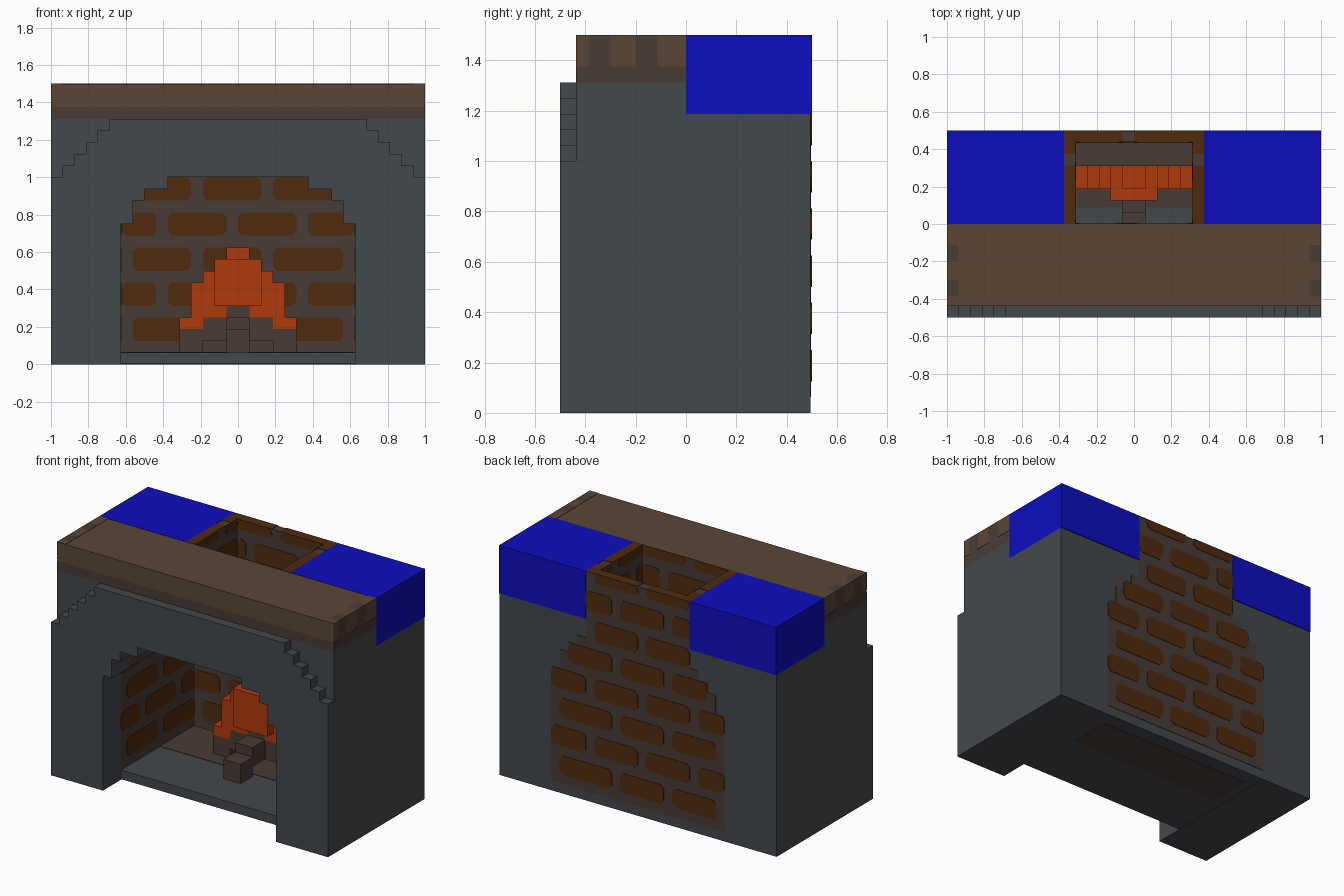
import bpy, bmesh
from mathutils import Vector

if "Cube" in bpy.data.objects:
    bpy.data.objects.remove(bpy.data.objects["Cube"])

U = 1 / 16  # one block


def material(name, rgb):
    lin = [((c / 255 + 0.055) / 1.055) ** 2.4 if c > 10 else c / 255 / 12.92 for c in rgb]
    m = bpy.data.materials.new(name)
    m.use_nodes = True
    m.diffuse_color = (*lin, 1)
    bsdf = m.node_tree.nodes["Principled BSDF"]
    bsdf.inputs["Base Color"].default_value = (*lin, 1)
    bsdf.inputs["Roughness"].default_value = 0.9
    return m


STONE = material("grey_stone", (66, 72, 75))
WOOD = material("mantel_wood", (91, 70, 53))
DARK = material("dark_brown", (72, 60, 54))
BRICK = material("brick_brown", (80, 43, 13))
FLAME = material("flame_orange", (176, 58, 12))
BLUE = material("bright_blue", (13, 13, 191))


def prism(bm, pts, axis, d0, d1):
    """Extrude a 2D outline along an axis: x uses (y,z), y uses (x,z), z uses (x,y)."""
    def place(a, b, d):
        return Vector({"x": (d, a, b), "y": (a, d, b), "z": (a, b, d)}[axis]) * U
    lo = [bm.verts.new(place(a, b, d0)) for a, b in pts]
    hi = [bm.verts.new(place(a, b, d1)) for a, b in pts]
    bm.faces.new(lo)
    bm.faces.new(hi[::-1])
    n = len(pts)
    for i in range(n):
        j = (i + 1) % n
        bm.faces.new((lo[i], hi[i], hi[j], lo[j]))


def finish(name, bm, mats, rule=None):
    bmesh.ops.recalc_face_normals(bm, faces=bm.faces[:])
    if rule:
        for f in bm.faces:
            f.material_index = rule(f.calc_center_median() / U, f.normal)
    me = bpy.data.meshes.new(name)
    bm.to_mesh(me)
    bm.free()
    for m in mats:
        me.materials.append(m)
    ob = bpy.data.objects.new(name, me)
    bpy.context.scene.collection.objects.link(ob)
    return ob


def part(name, mats, shapes, rule=None):
    bm = bmesh.new()
    for s in shapes:
        prism(bm, *s)
    return finish(name, bm, mats, rule)


def box(x0, x1, y0, y1, z0, z1):
    return ([(x0, y0), (x1, y0), (x1, y1), (x0, y1)], "z", z0, z1)


def stairs(steps, z0=0):
    """Symmetric stepped outline from (half width, top) pairs, widest first."""
    half, z = [], z0
    for w, top in steps:
        half += [(w, z), (w, top)]
        z = top
    return half + [(-x, z) for x, z in reversed(half)]


def ring(outer, inner, z0=0):
    return stairs(outer, z0) + stairs(inner, z0)[::-1]


ARCH = [(10, 12), (9, 14), (8, 15), (6, 16)]


def lining(c, n):
    return int(abs(c.x) < 10.1 and 0.5 < c.z < 18.9 and abs(n.y) < 0.5)


# Stone surround
part("front_arch", [STONE],
     [(ring([(16 - i, 16 + i) for i in range(6)], ARCH), "y", -8, -7)])
part("front_surround", [STONE], [(ring([(16, 21)], ARCH), "y", -7, -5)])
part("hearth_vault", [STONE, DARK], [(ring([(16, 21)], ARCH), "y", -5, 0)], lining)
side = stairs(ARCH)[:8] + [(5, 16), (5, 19), (16, 19), (16, 0)]
for tag, s in (("left", 1), ("right", -1)):
    part(tag + "_wall", [STONE, DARK], [([(s * x, z) for x, z in side], "y", 0, 7)], lining)
    part(tag + "_blue_block", [BLUE], [box(*sorted((6 * s, 16 * s)), 0, 8, 19, 24)])
part("back_wall", [STONE, DARK], [box(-16, 16, 7, 7.9, 0, 19)],
     lambda c, n: int(n.y < -0.5))

# Hearth floor with soot
part("hearth_slab", [STONE], [box(-10, 10, -5, 7, 0.05, 1)])
part("hearth_soot", [DARK], [box(-10, 10, 1.4, 7, 1, 1.05), box(-9, 9, 1.7, 6.3, 0, 0.05)])

# Chimney shaft and its rim
part("chimney_shaft", [DARK], [box(-6, -5, 0, 7, 16, 23.95), box(5, 6, 0, 7, 16, 23.95),
                               box(-6, 6, 7, 7.9, 19, 23.95), box(-5, 5, 0, 0.05, 16, 24)])
part("chimney_rim", [BRICK],
     [box(-6, -1, 7, 8, 23.95, 24), box(0, 6, 7, 8, 23.95, 24)]
     + [box(x, x + 1, a, b, 23.95, 24) for x in (-6, 5) for a, b in ((0, 5), (6, 7))])
part("chimney_back_panel", [DARK],
     [(stairs([(10, 13), (9, 15), (8, 16), (7, 17), (6, 23.95)], 1), "y", 7.9, 7.95)])


# Running-bond brick plates
def bricks(name, axis, d0, d1, span, z_min, z_max, odd=-9, even=-12):
    bm = bmesh.new()
    for row in range(8):
        z0 = 2 + 3 * row
        z1 = min(z0 + 2, 24)
        lo, hi = span(z0)
        if z0 < z_min or z0 >= z_max:
            continue
        start = even if row % 2 else odd
        for k in range(5):
            a = start + 6 * k
            b = a + (6 if a == 3 and row % 2 == 0 and axis == "y" else 5)
            a, b = max(a, lo), min(b, hi)
            if axis == "y" and row % 2 == 0:
                b = min(b, 9)
            if b - a < 0.9:
                continue
            c = 0.35
            prism(bm, [(a + c, z0), (b - c, z0), (b, z0 + c), (b, z1 - c),
                       (b - c, z1), (a + c, z1), (a, z1 - c), (a, z0 + c)], axis, d0, d1)
    finish(name, bm, [BRICK])


def outside(z):
    w = 10 if z < 13 else 8 if z < 16 else 6
    return -w, w


bricks("back_bricks_outside", "y", 7.95, 8, outside, 0, 24)
bricks("back_bricks_inside", "y", 6.95, 7, lambda z: (-10, 10) if z < 16 else (-5, 5), 0, 24)
bricks("chimney_front_bricks", "y", 0.05, 0.1, lambda z: (-5, 5), 17, 24)
for tag, s in (("left", 1), ("right", -1)):
    bricks(tag + "_hearth_bricks", "x", s * 9.95, s * 10, lambda z: (-5, 7), 0, 12, -4, -7)
    bricks(tag + "_chimney_bricks", "x", s * 4.95, s * 5, lambda z: (0, 7), 17, 24, -4, -7)

# Mantel shelf with darker underside and notched ends
part("mantel_shelf", [WOOD], [box(-15.95, 15.95, -7, 0, 22, 23.97)])
part("mantel_underside", [DARK], [box(-16, 16, -7, 0, 21, 22)])
part("mantel_end_wood", [WOOD], [box(*sorted((15 * s, 16 * s)), a, b, 22.2, 24)
                                 for s in (-1, 1) for a, b in ((-7, -6.2), (-4.8, -3.2), (-1.8, 0))])
part("mantel_end_notches", [DARK], [box(*sorted((15 * s, 16 * s)), a, a + 1.4, 22, 24)
                                    for s in (-1, 1) for a in (-6.2, -3.2)])

# Leaning logs, stepped towards the middle
part("side_logs", [DARK], [box(*sorted((s * a, s * (a + 2))), 3, 5, z, z + 2)
                           for s in (-1, 1) for a, z in ((3, 1), (1, 2))])
part("front_log", [DARK], [box(-1, 1, 2 * i - 1, 2 * i + 1, 1 + i, 3 + i) for i in range(3)])

# Fire
part("flames", [FLAME],
     [(ring([(5, 4), (4, 7), (3, 8), (2, 9), (1, 10)], [(3, 4), (1, 5)], 3), "y", 3, 5)])
part("front_flame", [FLAME], [box(-2, 2, 2, 3, 5, 9)])
